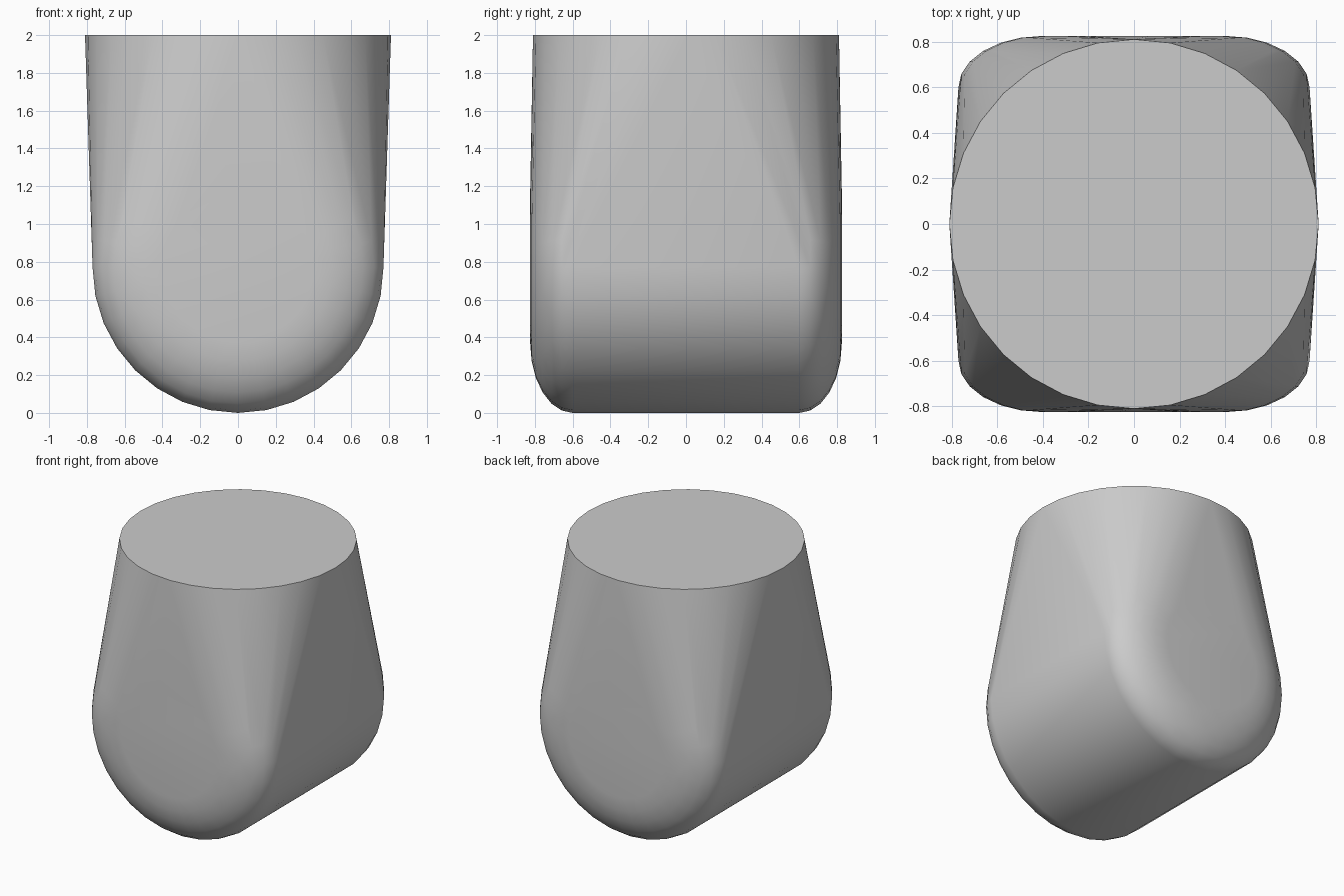
import bpy
import bmesh
from math import sin, cos, pi

cube = bpy.data.objects.get("Cube")
if cube:
    bpy.data.objects.remove(cube, do_unlink=True)

SEGMENTS = 32
RIM_RADIUS, HEIGHT = 0.81, 2.0
BARREL_RADIUS, DISC_RADIUS = 0.77, 0.4
HALF_LENGTH, STRAIGHT = 0.825, 0.6
ROUND_STEPS = 6


def ring(bm, radius, place):
    """Add a ring of vertices, positioned by place(a, b)."""
    for i in range(SEGMENTS):
        a = 2 * pi * i / SEGMENTS
        bm.verts.new(place(radius * cos(a), radius * sin(a)))


bm = bmesh.new()

# Round flat top
ring(bm, RIM_RADIUS, lambda a, b: (a, b, HEIGHT))

# Horizontal barrel with rounded ends
for side in (-1, 1):
    for k in range(ROUND_STEPS + 1):
        t = k / ROUND_STEPS * pi / 2
        radius = DISC_RADIUS + (BARREL_RADIUS - DISC_RADIUS) * cos(t)
        y = side * (STRAIGHT + (HALF_LENGTH - STRAIGHT) * sin(t))
        ring(bm, radius, lambda a, b: (a, y, b + BARREL_RADIUS))

# Skin stretched over both
result = bmesh.ops.convex_hull(bm, input=bm.verts[:])
inside = {v for v in result["geom_interior"] + result["geom_unused"]
          if isinstance(v, bmesh.types.BMVert) and v.is_valid}
bmesh.ops.delete(bm, geom=list(inside), context="VERTS")
bmesh.ops.dissolve_limit(bm, angle_limit=0.01, verts=bm.verts[:], edges=bm.edges[:])
bmesh.ops.recalc_face_normals(bm, faces=bm.faces[:])

mesh = bpy.data.meshes.new("rounded_body")
bm.to_mesh(mesh)
bm.free()
body = bpy.data.objects.new("rounded_body", mesh)
bpy.context.collection.objects.link(body)

# Plain grey
grey = bpy.data.materials.new("light_grey")
grey.use_nodes = True
colour = (0.6, 0.6, 0.6, 1)
grey.diffuse_color = colour
grey.node_tree.nodes["Principled BSDF"].inputs["Base Color"].default_value = colour
mesh.materials.append(grey)

# Smooth sides, crisp rim
bpy.ops.object.select_all(action="DESELECT")
body.select_set(True)
bpy.context.view_layer.objects.active = body
bpy.ops.object.shade_smooth_by_angle(angle=pi / 6)
